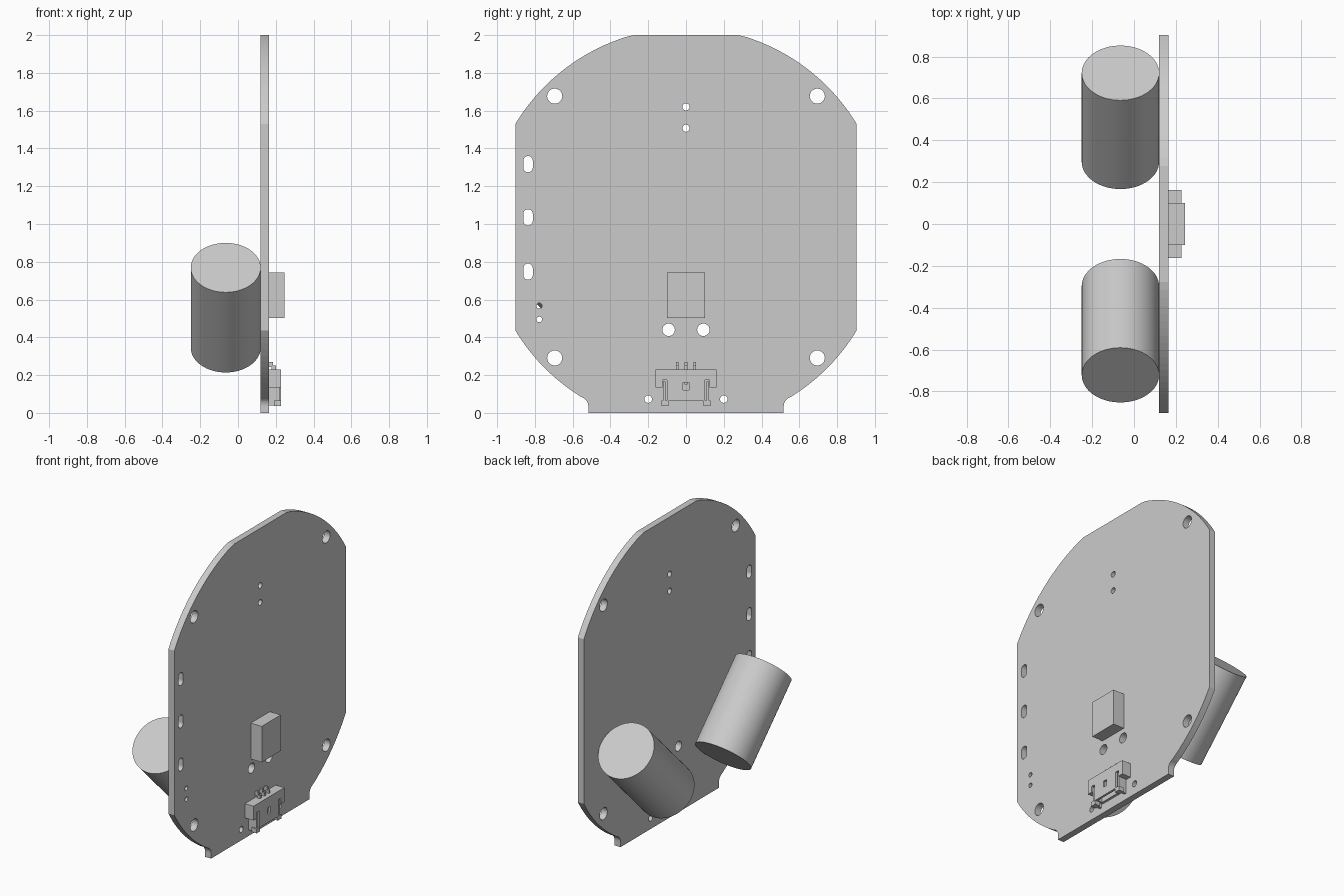
import bpy, bmesh
from math import sin, cos, pi, radians, atan2, sqrt
from mathutils import Matrix, Vector

if "Cube" in bpy.data.objects:
    bpy.data.objects.remove(bpy.data.objects["Cube"])

GREY = (0.6, 0.6, 0.6, 1)
mat = bpy.data.materials.new("plain grey")
mat.use_nodes = True
mat.diffuse_color = GREY
mat.node_tree.nodes["Principled BSDF"].inputs["Base Color"].default_value = GREY

FACE = 0.164   # component side of the board
BACK = 0.12    # other side of the board


def select(ob):
    bpy.ops.object.select_all(action='DESELECT')
    ob.select_set(True)
    bpy.context.view_layer.objects.active = ob


def arc(cy, cz, r, a0, a1, n):
    return [(cy + r * cos(a0 + (a1 - a0) * i / n), cz + r * sin(a0 + (a1 - a0) * i / n))
            for i in range(n + 1)]


def circle(cy, cz, r):
    return arc(cy, cz, r, 0, 2 * pi, 24)[:-1]


def slot(cy, cz, r, half):
    return arc(cy, cz + half, r, 0, pi, 10) + arc(cy, cz - half, r, pi, 2 * pi, 10)


def slab(name, loops, x0, x1):
    """Extrude closed (y, z) loops from x0 to x1; inner loops become holes."""
    cu = bpy.data.curves.new(name, 'CURVE')
    cu.dimensions, cu.fill_mode = '2D', 'BOTH'
    cu.extrude = (x1 - x0) / 2
    for pts in loops:
        sp = cu.splines.new('POLY')
        sp.points.add(len(pts) - 1)
        for p, (y, z) in zip(sp.points, pts):
            p.co = (y, z, 0, 1)
        sp.use_cyclic_u = True
    ob = bpy.data.objects.new(name, cu)
    bpy.context.collection.objects.link(ob)
    ob.location.x = (x0 + x1) / 2
    ob.rotation_euler = (pi / 2, 0, pi / 2)
    select(ob)
    bpy.ops.object.convert(target='MESH')
    ob = bpy.context.object
    bm = bmesh.new()
    bm.from_mesh(ob.data)
    bmesh.ops.remove_doubles(bm, verts=bm.verts, dist=1e-5)
    bmesh.ops.recalc_face_normals(bm, faces=bm.faces)
    bm.to_mesh(ob.data)
    bm.free()
    ob.data.materials.clear()
    ob.data.materials.append(mat)
    bpy.ops.object.shade_flat()
    return ob


def box(name, x, y, z):
    bpy.ops.mesh.primitive_cube_add(size=1, location=[sum(v) / 2 for v in (x, y, z)])
    ob = bpy.context.object
    ob.name = name
    ob.scale = [v[1] - v[0] for v in (x, y, z)]
    ob.data.materials.append(mat)
    return ob


# Board outline: right half from the bottom up, then mirrored
R, CZ, W = 1.056, 0.983, 0.903
side = sqrt(R * R - W * W)
half = [(0.517, 0)] + arc(0.567, 0.035, 0.05, pi, pi * 0.62, 6)
half += arc(0, CZ, R, atan2(0.085 - CZ, 0.562), atan2(-side, W), 12)
half += arc(0, CZ, R, atan2(side, W), atan2(2 - CZ, 0.277), 20)
half[-1] = (0.277, 2.0)
outline = half + [(-y, z) for y, z in reversed(half)]

# Board holes
holes = [circle(s * 0.695, z, 0.04) for s in (-1, 1) for z in (0.291, 1.677)]
holes += [circle(s * 0.092, 0.44, 0.033) for s in (-1, 1)]
holes += [circle(s * 0.2, 0.073, 0.02) for s in (-1, 1)]
holes += [circle(0, z, 0.019) for z in (1.507, 1.62)]
holes += [circle(-0.777, z, 0.015) for z in (0.495, 0.567)]
holes += [slot(-0.836, z, 0.025, 0.018) for z in (0.748, 1.035, 1.317)]
slab("board", [outline] + holes, BACK, FACE)

# Two motor cans leaning outward on the back
for name, s in (("left_can", 1), ("right_can", -1)):
    bpy.ops.mesh.primitive_cylinder_add(vertices=64, radius=0.185, depth=0.6,
                                        location=(-0.065, s * 0.51, 0.557),
                                        rotation=(-s * pi / 4, 0, 0))
    can = bpy.context.object
    can.name = name
    can.data.materials.append(mat)
    bpy.ops.object.shade_smooth_by_angle(angle=radians(30))

# Block component
box("block_component", (FACE, 0.245), (-0.1, 0.1), (0.503, 0.742))

# Connector housing with a pocket open at the bottom
hh = [(0.1, 0.063), (0.1, 0.175), (0.125, 0.175), (0.125, 0.135), (0.162, 0.135), (0.162, 0.23)]
housing = slab("connector_housing",
               [hh + [(-y, z) for y, z in reversed(hh)]], FACE, 0.228)
cutter = box("pocket_cutter", (0.18, 0.213), (-0.085, 0.085), (0, 0.19))
window = box("window_cutter", (0.2, 0.3), (-0.016, 0.016), (0.12, 0.162))
for c in (cutter, window):
    c.hide_render = True
    c.hide_viewport = True
    c.display_type = 'WIRE'
    mod = housing.modifiers.new(c.name, 'BOOLEAN')
    mod.operation, mod.object = 'DIFFERENCE', c

# Connector side clips and contact pins
for name, s in (("left", 1), ("right", -1)):
    box(name + "_clip", (FACE, 0.222), sorted((s * 0.108, s * 0.122)), (0.04, 0.165))
    box(name + "_clip_foot", (0.19, 0.228), sorted((s * 0.092, s * 0.13)), (0.037, 0.066))
for i in (-1, 0, 1):
    y = (i * 0.046 - 0.007, i * 0.046 + 0.007)
    box("pin_shoulder", (0.178, 0.2), y, (0.15, 0.25))
    box("pin_foot", (FACE, 0.186), y, (0.243, 0.27))
